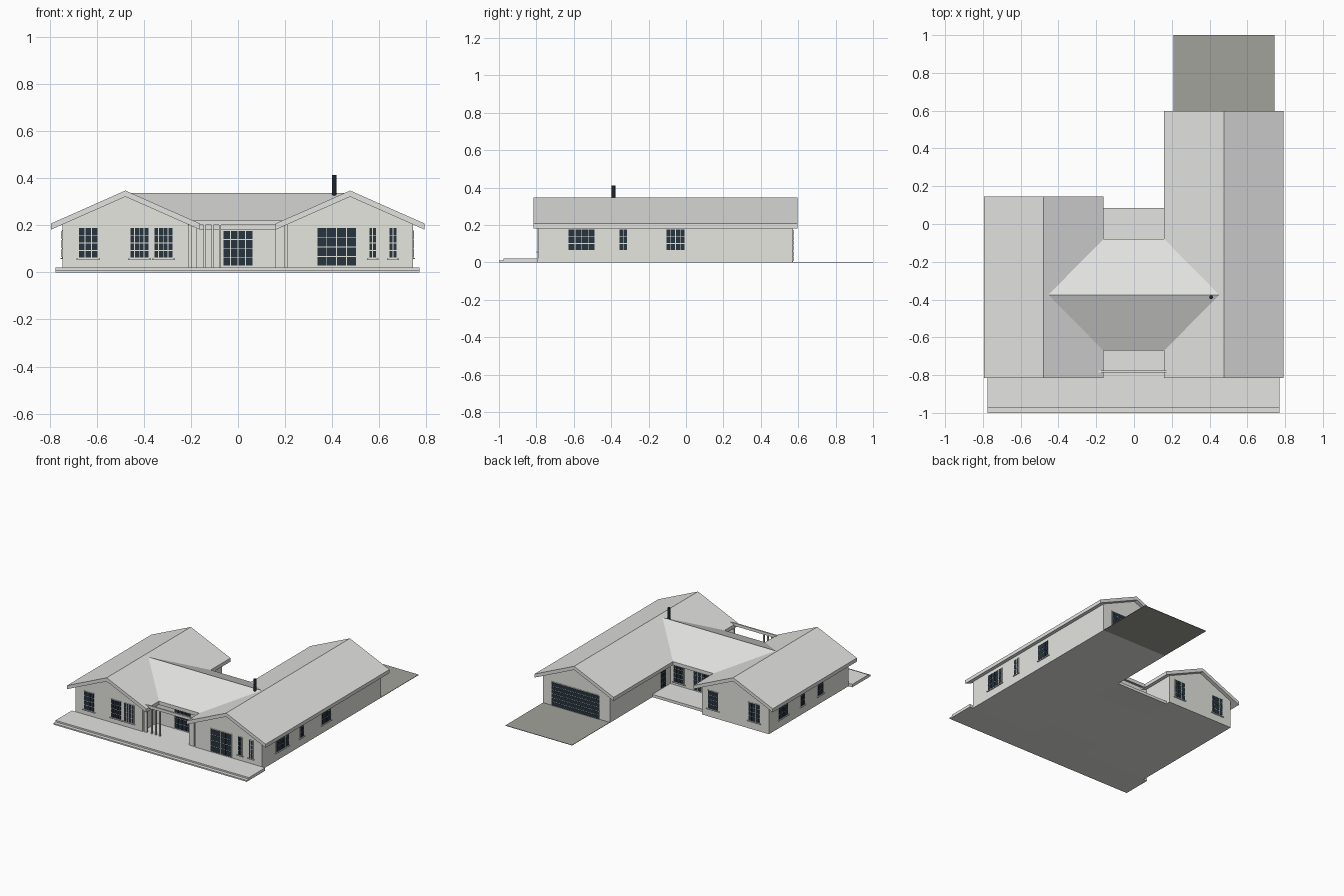
import bpy, bmesh, math
from mathutils import Vector

cube = bpy.data.objects.get("Cube")
if cube:
    bpy.data.objects.remove(cube, do_unlink=True)


def material(name, r, g, b):
    m = bpy.data.materials.new(name)
    m.use_nodes = True
    m.diffuse_color = (r, g, b, 1)
    m.node_tree.nodes["Principled BSDF"].inputs["Base Color"].default_value = (r, g, b, 1)
    return m


WALL = material("wall_render", .78, .79, .74)
ROOF = material("roof_grey", .76, .76, .75)
PAVING = material("paving_grey", .77, .77, .75)
DRIVE = material("driveway_grey", .35, .36, .32)
GLASS = material("dark_glass", .02, .033, .048)
METAL = material("dark_metal", .012, .02, .028)


def finish(name, bm, mat):
    bmesh.ops.recalc_face_normals(bm, faces=bm.faces)
    mesh = bpy.data.meshes.new(name)
    bm.to_mesh(mesh)
    bm.free()
    mesh.materials.append(mat)
    ob = bpy.data.objects.new(name, mesh)
    bpy.context.collection.objects.link(ob)
    return ob


def add_box(bm, lo, hi):
    lo, hi = Vector(lo), Vector(hi)
    verts = bmesh.ops.create_cube(bm, size=1)["verts"]
    for v in verts:
        v.co = (lo + hi) / 2 + v.co * (hi - lo)


def box(name, lo, hi, mat):
    bm = bmesh.new()
    add_box(bm, lo, hi)
    return finish(name, bm, mat)


def extrude(name, points, offset, mat):
    """Solid made by sweeping a polygon along an offset."""
    bm = bmesh.new()
    face = bm.faces.new([bm.verts.new(p) for p in points])
    new = bmesh.ops.extrude_face_region(bm, geom=[face])["geom"]
    bmesh.ops.translate(bm, vec=offset, verts=[v for v in new if isinstance(v, bmesh.types.BMVert)])
    return finish(name, bm, mat)


# Roof shape shared by both wings and the link
RIDGE, EAVE, THICK, HALF = .347, .207, .026, .316
SLOPE = (RIDGE - EAVE) / HALF
FRONT = -.79


def wing(side, cx, y_back):
    """Gabled wing: walls up to the roof underside, then the roof."""
    w = .267
    top = RIDGE - THICK
    low = top - SLOPE * w
    extrude(side + "_wing_walls",
            [(cx - w, FRONT, 0), (cx + w, FRONT, 0), (cx + w, FRONT, low),
             (cx, FRONT, top), (cx - w, FRONT, low)], (0, y_back - FRONT, 0), WALL)
    y0 = FRONT - .026
    extrude(side + "_wing_roof",
            [(cx - HALF, y0, EAVE), (cx, y0, RIDGE), (cx + HALF, y0, EAVE),
             (cx + HALF, y0, EAVE - THICK), (cx, y0, top), (cx - HALF, y0, EAVE - THICK)],
            (0, y_back + .027 - y0, 0), ROOF)


wing("right", -.478, .118)
wing("left", .476, .57)

# Link between the wings
box("link_walls", (-.215, -.63, 0), (.215, -.12, .2), WALL)
for name, edge in (("front", -.67), ("back", -.08)):
    extrude("link_roof_" + name,
            [(-.162, edge, EAVE), (.16, edge, EAVE), (.455, -.375, .336), (-.458, -.375, .336)],
            (0, 0, -THICK), ROOF)

# Ground slabs
box("courtyard_slab", (-.215, FRONT, 0), (.215, .085, .02), PAVING)
box("front_terrace", (-.775, -.975, 0), (.77, FRONT, .021), PAVING)
box("front_step", (-.775, -1, 0), (.77, -.975, .01), PAVING)
box("driveway", (.21, .57, 0), (.743, 1, .003), DRIVE)

# Courtyard entrance screen
bm = bmesh.new()
add_box(bm, (-.2, -.785, .2), (.19, -.775, .22))
for a, b in ((-.2, -.177), (-.146, -.138), (-.113, -.105), (-.08, -.072), (.16, .2)):
    add_box(bm, (a, -.785, .02), (b, -.775, .2))
finish("entrance_screen", bm, WALL)

# Chimney flue
bm = bmesh.new()
bmesh.ops.create_cone(bm, cap_ends=True, segments=12, radius1=.01, radius2=.01, depth=.13)
bmesh.ops.translate(bm, vec=(.408, -.387, .347), verts=bm.verts)
finish("chimney_flue", bm, METAL)


def window(name, face, at, a, b, z0, z1, cols, rows=3, sill=True):
    """Panes on the wall plane `at`, facing -y, +y, -x or +x, from a to b along it."""
    sign = -1 if face[0] == "-" else 1

    def place(bm, u0, u1, v0, v1, depth):
        d0, d1 = sorted((at - sign * .002, at + sign * depth))
        if face[1] == "y":
            add_box(bm, (u0, d0, v0), (u1, d1, v1))
        else:
            add_box(bm, (d0, u0, v0), (d1, u1, v1))

    frame = bmesh.new()
    place(frame, a - .004, b + .004, z0 - .004, z1 + .004, .003)
    if sill:
        place(frame, a - .011, b + .011, z0 - .009, z0 - .004, .008)
    finish(name + "_frame", frame, WALL)
    panes = bmesh.new()
    gap = .0035
    du, dv = (b - a + gap) / cols, (z1 - z0 + gap) / rows
    for i in range(cols):
        for j in range(rows):
            place(panes, a + i * du, a + (i + 1) * du - gap,
                  z0 + j * dv, z0 + (j + 1) * dv - gap, .005)
    finish(name + "_glass", panes, GLASS)


# Front windows and glazed doors
for i, (a, b, cols) in enumerate(((-.675, -.597, 3), (-.457, -.381, 4), (-.355, -.279, 4),
                                  (.558, .585, 2), (.643, .672, 2))):
    window(f"front_window_{i + 1}", "-y", FRONT, a, b, .062, .188, cols, 4)
window("lounge_doors", "-y", FRONT, .337, .5, .028, .188, 4, 4, False)
window("entrance_doors", "-y", -.63, -.062, .062, .028, .176, 4, 4, False)

# Side windows
for i, (a, b, cols) in enumerate(((-.628, -.488, 4), (-.355, -.316, 2), (-.105, -.007, 4))):
    window(f"left_side_window_{i + 1}", "+x", .743, a, b, .065, .175, cols)
for i, (a, b, cols) in enumerate(((-.5, -.44, 2), (-.285, -.245, 2), (-.095, .005, 4))):
    window(f"right_side_window_{i + 1}", "-x", -.745, a, b, .065, .175, cols)

# Back windows and courtyard openings
for i, (a, b) in enumerate(((-.67, -.585), (-.34, -.26))):
    window(f"back_window_{i + 1}", "+y", .118, a, b, .062, .188, 3, 4)
window("link_back_window", "+y", -.12, .1, .18, .045, .17, 3, 4)
window("link_back_doors", "+y", -.12, -.1, .02, .028, .17, 4, 4, False)
window("courtyard_door", "-x", .209, -.065, -.01, .028, .165, 2, 4, False)

# Garage door
window("garage_door", "+y", .57, .29, .67, .006, .172, 1, 6, False)
